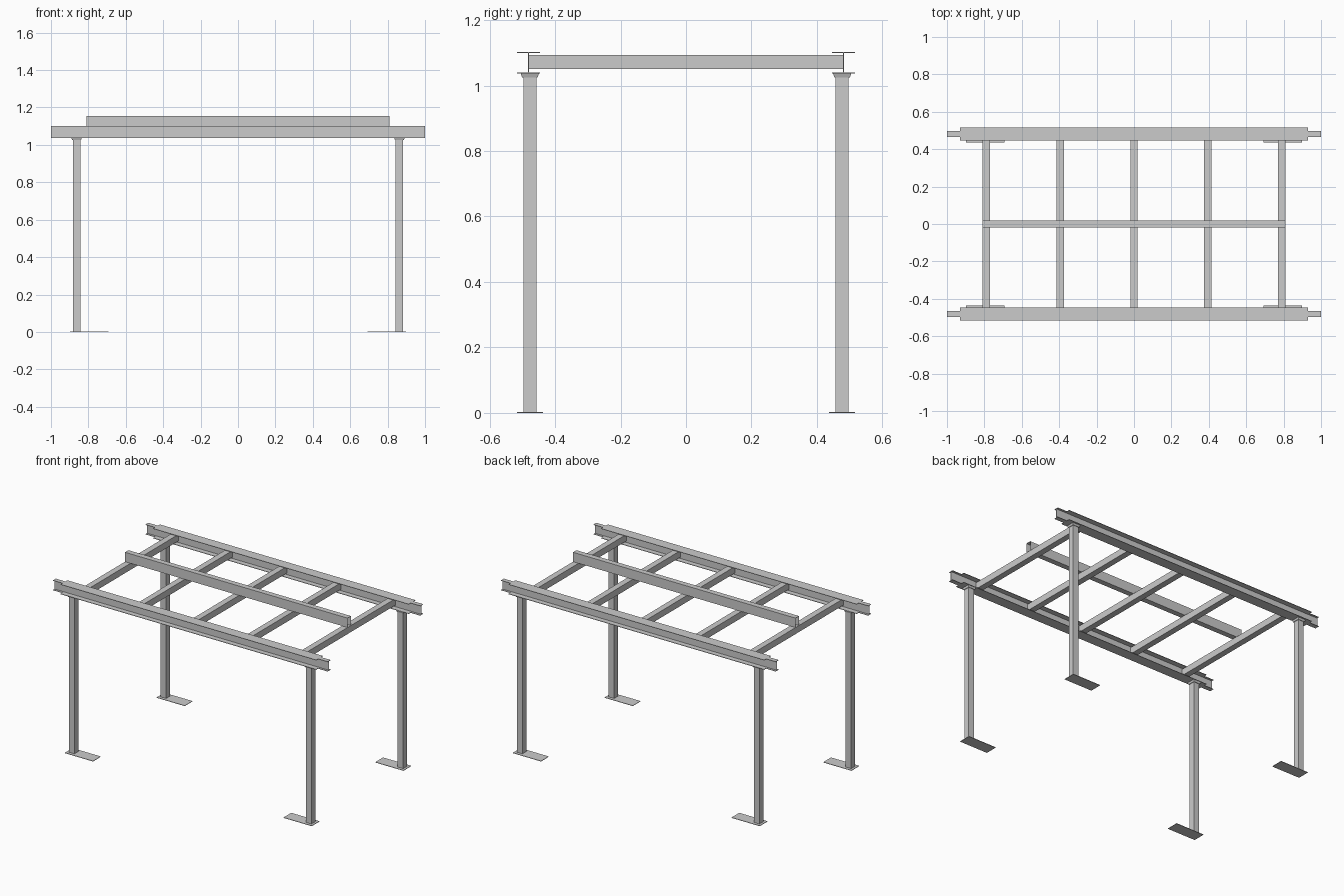
import bpy, bmesh

if "Cube" in bpy.data.objects:
    bpy.data.objects.remove(bpy.data.objects["Cube"])

def mesh_object(name, bm):
    bmesh.ops.recalc_face_normals(bm, faces=bm.faces)
    me = bpy.data.meshes.new(name)
    bm.to_mesh(me)
    bm.free()
    ob = bpy.data.objects.new(name, me)
    bpy.context.collection.objects.link(ob)
    return ob

def box(name, x, y, z, taper=1.0):
    """Box from (min, max) ranges; taper scales the bottom face in x and y."""
    bm = bmesh.new()
    bmesh.ops.create_cube(bm, size=1)
    for v in bm.verts:
        k = taper if v.co.z < 0 else 1
        v.co = [(r[0] + r[1]) / 2 + c * (r[1] - r[0]) * s
                for r, c, s in zip((x, y, z), v.co, (k, k, 1))]
    return mesh_object(name, bm)

def centred(c, w):
    return (c - w / 2, c + w / 2)

def flange(name, y, z, t):
    """Thin plate with narrowed tongues at both ends."""
    w, n, a, b = 0.035, 0.015, 0.93, 1.0
    quarter = [(b, n), (a, n), (a, w)]
    pts = quarter + [(-px, py) for px, py in reversed(quarter)]
    pts += [(-px, -py) for px, py in pts]
    bm = bmesh.new()
    f = bm.faces.new([bm.verts.new((px, y + py, z)) for px, py in pts])
    ext = bmesh.ops.extrude_face_region(bm, geom=[f])["geom"]
    for v in ext:
        if isinstance(v, bmesh.types.BMVert):
            v.co.z += t
    return mesh_object(name, bm)

Z0, Z1, T = 1.037, 1.102, 0.003   # side beam bottom, top, plate thickness

for sy, side in ((-1, "front"), (1, "back")):
    # I-section side beams
    y = sy * 0.481
    flange(side + "_beam_top_flange", y, Z1 - T, T)
    flange(side + "_beam_bottom_flange", y, Z0, T)
    box(side + "_beam_web", (-1, 1), centred(y, 0.002), (Z0 + T, Z1 - T))
    # posts with flared caps and offset foot plates
    for sx, end in ((-1, "left"), (1, "right")):
        tag = f"{side}_{end}_"
        px, py = sx * 0.863, sy * 0.477
        box(tag + "post", centred(px, 0.04), centred(py, 0.04), (T, 1.027))
        box(tag + "post_cap", centred(px, 0.056), centred(py, 0.056), (1.025, Z0), 0.85)
        box(tag + "foot_plate", centred(sx * 0.796, 0.205), centred(py, 0.08), (0, T))

# cross members between the beam webs
for i in range(5):
    box(f"cross_member_{i + 1}", centred((i - 2) * 0.395, 0.04), (-0.48, 0.48), (1.05, 1.093))

# open-ended hollow centre rail
rail = box("centre_rail", (-0.81, 0.81), centred(0, 0.036), (1.093, 1.155))
bm = bmesh.new()
bm.from_mesh(rail.data)
bmesh.ops.delete(bm, geom=[f for f in bm.faces if abs(f.normal.x) > 0.9], context="FACES_ONLY")
bm.to_mesh(rail.data)
bm.free()
